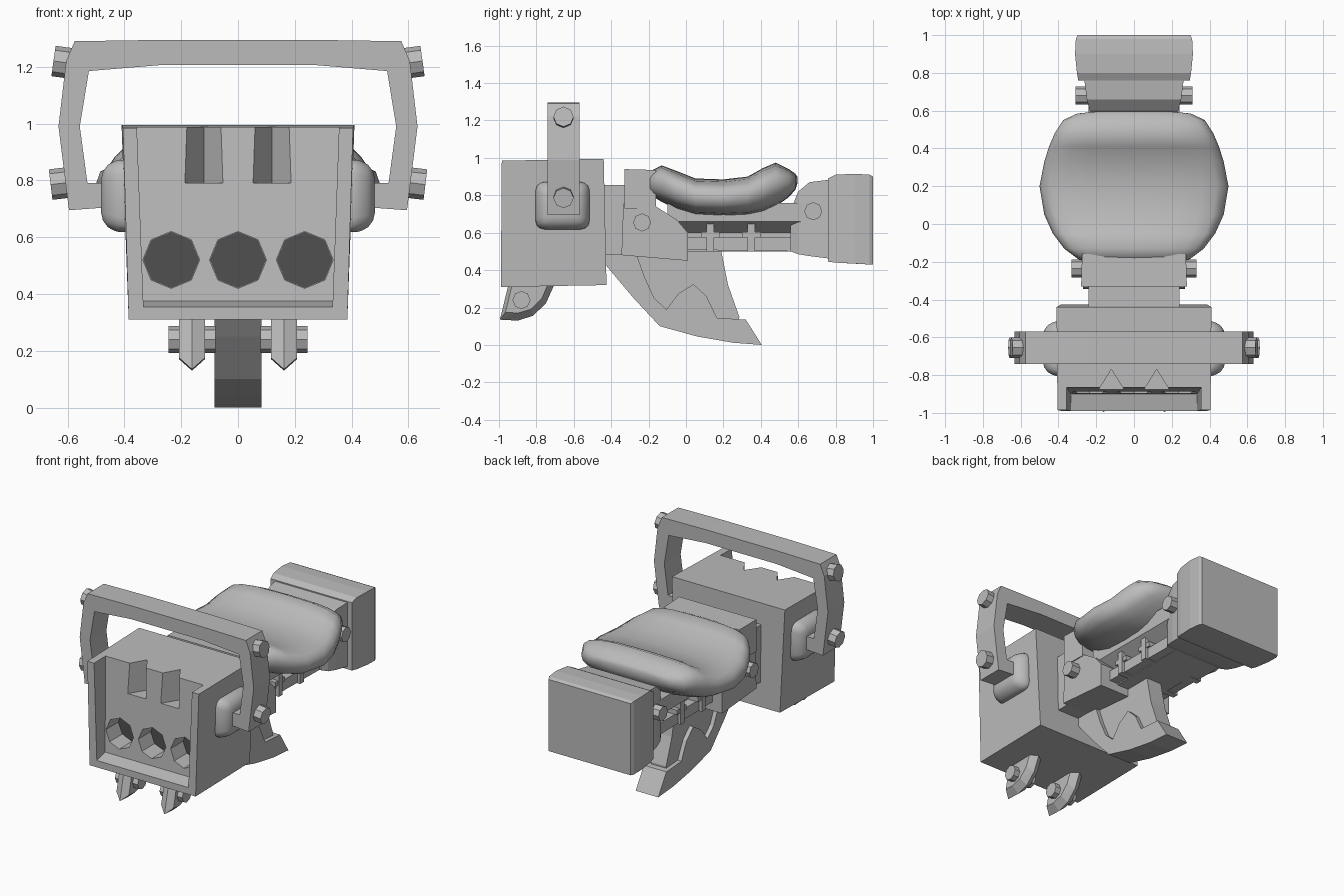
import bpy, bmesh, math
from mathutils import Vector, Matrix

cube = bpy.data.objects.get("Cube")
if cube:
    bpy.data.objects.remove(cube, do_unlink=True)


def material(name, v):
    m = bpy.data.materials.new(name)
    m.use_nodes = True
    m.diffuse_color = (v, v, v, 1)
    m.node_tree.nodes["Principled BSDF"].inputs["Base Color"].default_value = (v, v, v, 1)
    return m


GREY = material("plain grey", 0.5)
DARK = material("dark grey", 0.08)


def finish(name, bm, smooth=False, mat=GREY):
    bmesh.ops.recalc_face_normals(bm, faces=bm.faces[:])
    me = bpy.data.meshes.new(name)
    bm.to_mesh(me)
    bm.free()
    me.materials.append(mat)
    for p in me.polygons:
        p.use_smooth = smooth
    ob = bpy.data.objects.new(name, me)
    bpy.context.collection.objects.link(ob)
    return ob


def hull(name, pts, **kw):
    bm = bmesh.new()
    vs = [bm.verts.new(p) for p in pts]
    res = bmesh.ops.convex_hull(bm, input=vs)
    bmesh.ops.delete(bm, geom=[v for v in bm.verts if not v.link_faces], context='VERTS')
    bmesh.ops.dissolve_limit(bm, angle_limit=0.02, verts=bm.verts[:], edges=bm.edges[:])
    return finish(name, bm, **kw)


def slab(name, rings):
    """Hull of (y, half width, z low, z high) sections."""
    return hull(name, [(s * w, y, z) for y, w, a, b in rings for s in (-1, 1) for z in (a, b)])


def prism(name, pts, depth):
    """Extrude an outline of 3D points along a vector."""
    bm = bmesh.new()
    f = bm.faces.new([bm.verts.new(p) for p in pts])
    ext = bmesh.ops.extrude_face_region(bm, geom=[f])["geom"]
    bmesh.ops.translate(bm, vec=depth, verts=[g for g in ext if isinstance(g, bmesh.types.BMVert)])
    return finish(name, bm)


def side_prism(name, pts, w):
    return prism(name, [(-w, y, z) for y, z in pts], (2 * w, 0, 0))


def cylinder(name, centre, r, length, axis, mat=GREY):
    bm = bmesh.new()
    rot = Vector(axis).to_track_quat('Z', 'Y').to_matrix().to_4x4()
    bmesh.ops.create_cone(bm, cap_ends=True, segments=8, radius1=r, radius2=r, depth=length,
                          matrix=Matrix.Translation(centre) @ rot)
    return finish(name, bm, mat=mat)


# Front housing, hollowed at the front
body = slab("front_housing", [(-0.995, 0.38, 0.31, 0.35), (-0.43, 0.385, 0.315, 0.35)])
bpy.data.objects.remove(body)
body = hull("front_housing", [(s * w, y, z) for s in (-1, 1) for w, y, z in (
    (0.405, -0.985, 0.985), (0.385, -0.99, 0.31), (0.41, -0.44, 0.995), (0.385, -0.425, 0.32))])
cutters = [hull("recess_cutter", [(s * w, y, z) for s in (-1, 1) for w, y, z in (
    (0.36, -0.86, 1.1), (0.335, -0.90, 0.375), (0.36, -1.1, 1.1), (0.33, -1.1, 0.33))])]
for x in (-0.12, 0.12):
    cutters.append(prism("notch_cutter", [(x - 0.075, -0.89, 0.79), (x + 0.075, -0.89, 0.79),
                                          (x, -0.77, 0.79)], (0, 0, 0.3)))
for x in (-0.235, 0, 0.235):
    cutters.append(cylinder("barrel_cutter", (x, -0.86, 0.52), 0.1, 0.2, (0, 1, 0)))
for c in cutters:
    mod = body.modifiers.new("cut", 'BOOLEAN')
    mod.operation, mod.solver, mod.object = 'DIFFERENCE', 'EXACT', c
bpy.context.view_layer.update()
deps = bpy.context.evaluated_depsgraph_get()
cut_mesh = bpy.data.meshes.new_from_object(body.evaluated_get(deps))
body.modifiers.clear()
body.data = cut_mesh
for c in cutters:
    bpy.data.objects.remove(c, do_unlink=True)
for x in (-0.235, 0, 0.235):
    cylinder("barrel_floor", (x, -0.762, 0.52), 0.099, 0.006, (0, 1, 0), DARK)

# Carrying handle: half outline mirrored into a closed frame
outer = [(0, 1.295), (0.25, 1.295), (0.575, 1.29), (0.605, 1.22), (0.632, 0.99), (0.595, 0.695), (0.46, 0.705)]
inner = [(0.46, 0.79), (0.53, 0.79), (0.557, 0.99), (0.525, 1.185), (0.26, 1.207)]
half = outer + inner
loop = half + [(-x, z) for x, z in reversed(half[1:])]
prism("carry_handle", [(x, -0.74, z) for x, z in loop], (0, 0.17, 0))

for s in (-1, 1):
    # Side bosses
    bm = bmesh.new()
    bmesh.ops.create_cube(bm, size=1)
    for v in bm.verts:
        out = v.co.x * s > 0
        k = 0.24 if out else 0.32
        v.co = (s * (0.482 if out else 0.37), -0.66 + v.co.y * k, 0.745 + v.co.z * (0.22 if out else 0.28))
    bmesh.ops.bevel(bm, geom=bm.edges[:], offset=0.05, segments=3, affect='EDGES', profile=0.5)
    finish("side_boss", bm, smooth=True)
    # Handle, shoulder and rear bolts
    cylinder("handle_bolt", (s * 0.61, -0.655, 1.215), 0.054, 0.08, (s, 0, 0.14))
    cylinder("handle_bolt", (s * 0.62, -0.655, 0.79), 0.054, 0.08, (s, 0, -0.12))
    cylinder("shoulder_bolt", (s * 0.29, -0.235, 0.655), 0.048, 0.08, (s, 0, 0))
    cylinder("rear_bolt", (s * 0.27, 0.68, 0.715), 0.048, 0.08, (s, 0, 0))
    # Lower fangs with a sharpened edge
    x = s * 0.162
    edge = [(-0.995, 0.135), (-0.9, 0.13), (-0.82, 0.155), (-0.75, 0.22), (-0.705, 0.32), (-0.95, 0.32)]
    flat = [(-0.965, 0.175), (-0.9, 0.17), (-0.83, 0.19), (-0.77, 0.25), (-0.74, 0.32), (-0.93, 0.32)]
    hull("lower_fang", [(x, y, z) for y, z in edge] + [(x + d, y, z) for d in (-0.045, 0.045) for y, z in flat])
    cylinder("fang_bolt", (x, -0.88, 0.24), 0.048, 0.165, (1, 0, 0))

# Neck, shoulder and upper block
slab("neck", [(-0.45, 0.24, 0.48, 0.855), (-0.3, 0.24, 0.48, 0.855)])
side_prism("shoulder_block", [(-0.345, 0.48), (-0.335, 0.755), (-0.16, 0.74), (-0.05, 0.67),
                              (0.01, 0.6), (0.01, 0.45)], 0.27)
slab("upper_block", [(-0.33, 0.28, 0.73, 0.94), (-0.16, 0.275, 0.73, 0.935)])

# Grip core, rails and clips
slab("grip_core", [(-0.1, 0.14, 0.5, 0.76), (0.6, 0.14, 0.5, 0.76)])
slab("lower_rail", [(-0.1, 0.2, 0.51, 0.575), (0.6, 0.2, 0.5, 0.575)])
hull("upper_rail", [(s * w, y, z) for s in (-1, 1) for y in (-0.1, 0.62)
                    for w, z in ((0.15, 0.6), (0.24, 0.66), (0.24, 0.76))])
for y in (0.13, 0.35):
    slab("rail_clip", [(y - 0.05, 0.215, 0.575, 0.605), (y + 0.05, 0.215, 0.575, 0.605)])
    slab("rail_band", [(y - 0.02, 0.22, 0.5, 0.69), (y + 0.02, 0.22, 0.5, 0.69)])

# Rear collar and end cap
slab("rear_collar", [(0.56, 0.21, 0.5, 0.72), (0.6, 0.235, 0.485, 0.82), (0.66, 0.25, 0.475, 0.87),
                     (0.78, 0.265, 0.46, 0.885)])
slab("end_cap", [(0.76, 0.295, 0.445, 0.89), (0.8, 0.302, 0.44, 0.91), (0.9, 0.312, 0.435, 0.915),
                 (0.98, 0.308, 0.43, 0.91), (1.0, 0.298, 0.43, 0.9)])

# Curved blade: thin core inside a thicker jagged edge
side_prism("blade_core", [(-0.4, 0.45), (-0.27, 0.28), (-0.13, 0.12), (0.28, 0.1), (0.285, 0.15),
                          (0.225, 0.32), (0.185, 0.52), (-0.3, 0.52)], 0.055)
side_prism("blade_edge", [(-0.44, 0.44), (-0.28, 0.25), (-0.14, 0.1), (0.06, 0.045), (0.25, 0.012),
                          (0.405, 0), (0.32, 0.135), (0.165, 0.145), (0.11, 0.26), (0.04, 0.325),
                          (-0.04, 0.275), (-0.105, 0.19), (-0.17, 0.25), (-0.22, 0.36), (-0.27, 0.5),
                          (-0.44, 0.5)], 0.082)

# Saddle cushion: rounded sections swept from front to back
sections = [(-0.21, 0.2, 0.84, 0.89), (-0.19, 0.29, 0.8, 0.93), (-0.13, 0.37, 0.765, 0.96),
            (-0.05, 0.43, 0.725, 0.93), (0.05, 0.475, 0.697, 0.89), (0.2, 0.5, 0.69, 0.885),
            (0.33, 0.475, 0.695, 0.9), (0.41, 0.45, 0.71, 0.945), (0.48, 0.42, 0.74, 0.975),
            (0.55, 0.375, 0.79, 0.94), (0.585, 0.3, 0.83, 0.915), (0.595, 0.2, 0.86, 0.9)]
N = 20
bm = bmesh.new()
rings = []
for y, w, a, b in sections:
    ring = []
    for i in range(N):
        t = math.tau * i / N
        c, s = math.cos(t), math.sin(t)
        ring.append(bm.verts.new((w * math.copysign(abs(c) ** 0.6, c), y,
                                  (a + b) / 2 + (b - a) / 2 * math.copysign(abs(s) ** 0.7, s))))
    rings.append(ring)
for p, q in zip(rings, rings[1:]):
    for i in range(N):
        j = (i + 1) % N
        bm.faces.new((p[i], p[j], q[j], q[i]))
bm.faces.new(rings[0])
bm.faces.new(rings[-1])
finish("saddle_cushion", bm, smooth=True)
